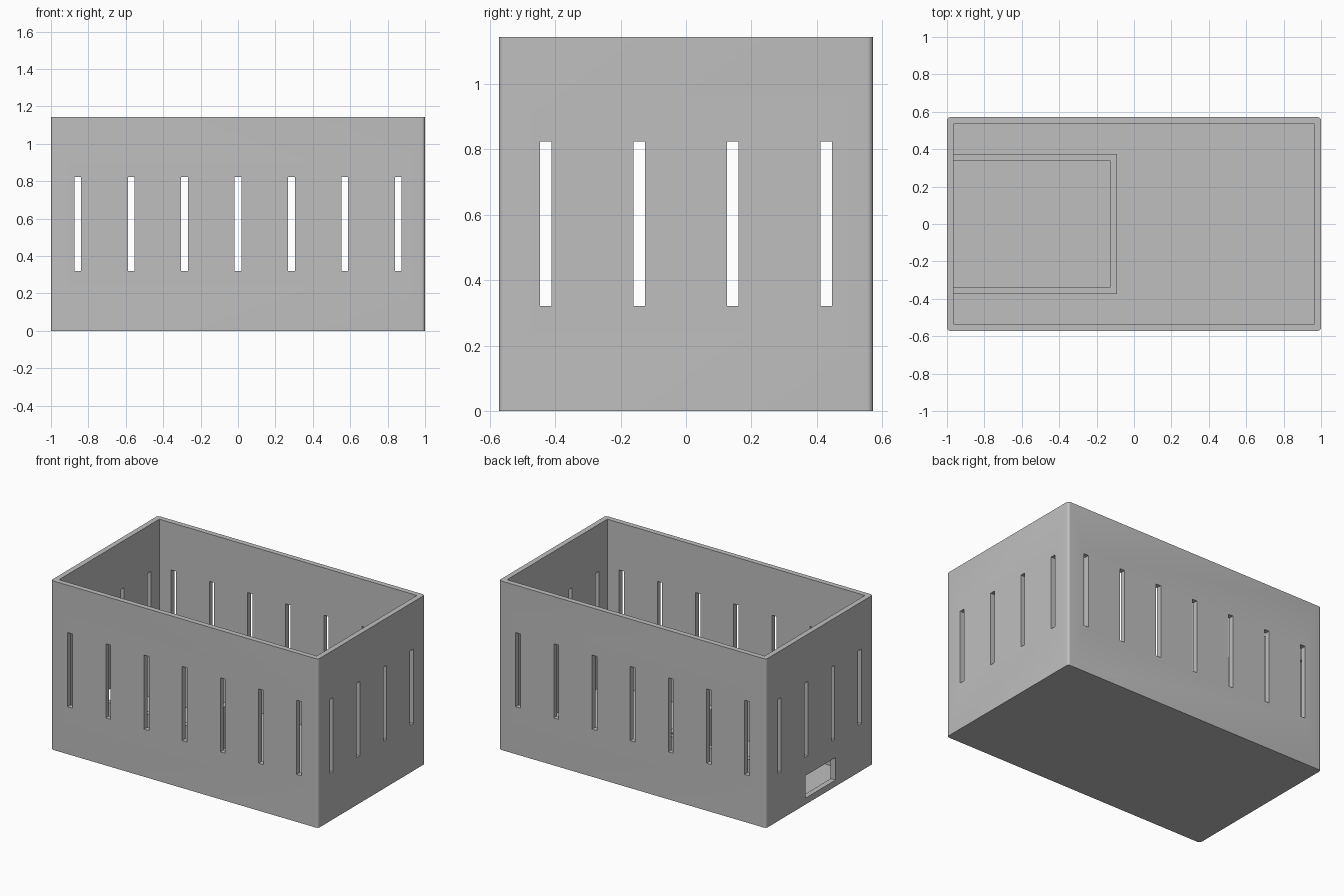
import bpy, bmesh
from mathutils import Matrix, Vector

if "Cube" in bpy.data.objects:
    bpy.data.objects.remove(bpy.data.objects["Cube"])

L, W, H = 2.0, 1.143, 1.143      # outer size
T = 0.0357                       # wall, floor and slot thickness
PITCH = 0.2857                   # slot spacing
SLOT_Z = (0.321, 0.823)

grey = bpy.data.materials.new("grey plastic")
grey.diffuse_color = (0.52, 0.52, 0.52, 1)
grey.use_nodes = True
grey.node_tree.nodes["Principled BSDF"].inputs["Base Color"].default_value = grey.diffuse_color


def add_box(bm, x, y, z):
    """Axis-aligned box from three (min, max) pairs."""
    size = Vector((x[1] - x[0], y[1] - y[0], z[1] - z[0]))
    mid = Vector((sum(x) / 2, sum(y) / 2, sum(z) / 2))
    mat = Matrix.Translation(mid) @ Matrix.Diagonal((*size, 1))
    bmesh.ops.create_cube(bm, size=1, matrix=mat)


def make_object(name, bm):
    bmesh.ops.recalc_face_normals(bm, faces=bm.faces[:])
    mesh = bpy.data.meshes.new(name)
    bm.to_mesh(mesh)
    bm.free()
    obj = bpy.data.objects.new(name, mesh)
    bpy.context.collection.objects.link(obj)
    mesh.materials.append(grey)
    return obj


def cut(target, cutter):
    """Subtract the cutter, then remove it."""
    mod = target.modifiers.new("cut", 'BOOLEAN')
    mod.operation, mod.solver, mod.object = 'DIFFERENCE', 'EXACT', cutter
    cutter.hide_render = True
    bpy.context.view_layer.objects.active = target
    bpy.ops.object.modifier_apply(modifier=mod.name)
    bpy.data.objects.remove(cutter)


# Outer body with rounded upright corners
bm = bmesh.new()
add_box(bm, (-L / 2, L / 2), (-W / 2, W / 2), (0, H))
upright = [e for e in bm.edges if abs(e.verts[0].co.z - e.verts[1].co.z) > 0.5]
bmesh.ops.bevel(bm, geom=upright, offset=0.018, segments=6, profile=0.5,
                affect='EDGES')
box = make_object("open_box", bm)

# Open cavity
bm = bmesh.new()
add_box(bm, (-L / 2 + T, L / 2 - T), (-W / 2 + T, W / 2 - T), (T, H + 0.2))
cut(box, make_object("cavity_cutter", bm))

# Ventilation slots in all four walls, and the cable opening on the left
bm = bmesh.new()
for side in (-1, 1):
    for i in range(-3, 4):
        x, y = i * PITCH, side * W / 2
        add_box(bm, (x - T / 2, x + T / 2), (y - 0.05, y + 0.05), SLOT_Z)
    for i in (-1.5, -0.5, 0.5, 1.5):
        x, y = side * L / 2, i * PITCH
        add_box(bm, (x - 0.05, x + 0.05), (y - T / 2, y + T / 2), SLOT_Z)
add_box(bm, (-L / 2 - 0.05, -L / 2 + 0.05), (-0.17, 0.152), (0.043, 0.195))
cut(box, make_object("slot_cutter", bm))

# Low U-shaped partition against the left wall
x0, x1, y1, top = -L / 2 + T, -0.09, 0.373, 0.318
outline = [(x0, -y1), (x1, -y1), (x1, y1), (x0, y1),
           (x0, y1 - T), (x1 - T, y1 - T), (x1 - T, T - y1), (x0, T - y1)]
bm = bmesh.new()
face = bm.faces.new([bm.verts.new((x, y, T)) for x, y in outline])
ext = bmesh.ops.extrude_face_region(bm, geom=[face])
bmesh.ops.translate(bm, vec=(0, 0, top - T),
                    verts=[v for v in ext["geom"] if isinstance(v, bmesh.types.BMVert)])
if not face.is_valid or len(bm.faces) < 10:
    bm.faces.new([v for v in bm.verts if v.co.z < T + 0.01])
make_object("inner_partition", bm)

# Smooth corners, sharp edges elsewhere
bpy.ops.object.select_all(action='DESELECT')
box.select_set(True)
bpy.context.view_layer.objects.active = box
bpy.ops.object.shade_smooth_by_angle(angle=0.6)
